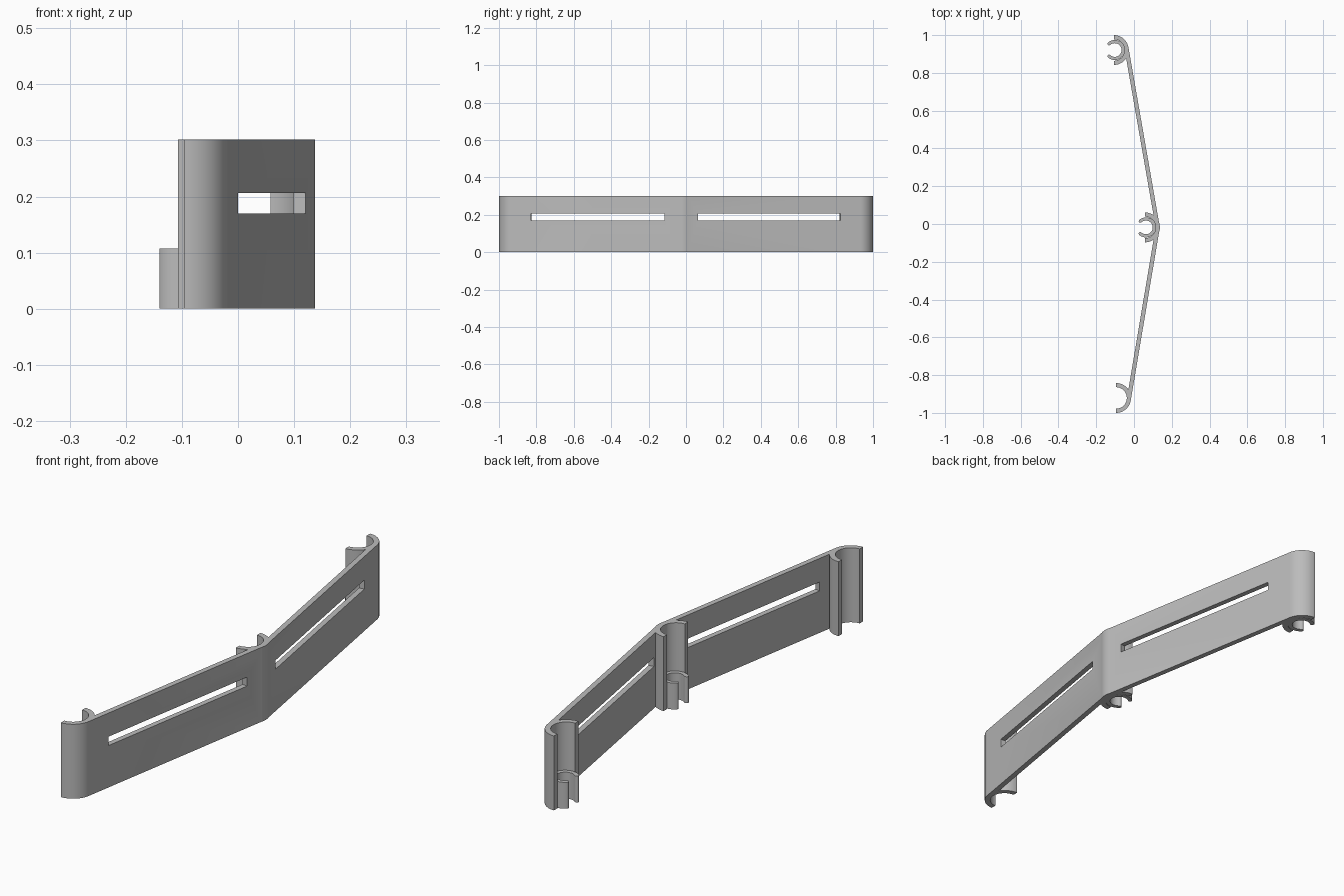
import bpy, bmesh
from math import atan2, acos, cos, sin, pi, radians
from mathutils import Vector

if "Cube" in bpy.data.objects:
    bpy.data.objects.remove(bpy.data.objects["Cube"], do_unlink=True)

HEIGHT, CLIP_HEIGHT = 0.302, 0.107
R_OUT, R_IN = 0.079, 0.057
APEX = Vector((0.137, -0.018))
BACK = Vector((-0.107, 0.921))
FRONT = Vector((-0.095, -0.921))
MIDDLE = Vector((APEX.x - R_OUT, APEX.y))

grey = bpy.data.materials.new("plain grey")
grey.use_nodes = True
colour = (0.5, 0.5, 0.5, 1)
grey.diffuse_color = colour
grey.node_tree.nodes["Principled BSDF"].inputs["Base Color"].default_value = colour


def prism(name, outline, z0, z1):
    """Extrude a closed outline upward."""
    bm = bmesh.new()
    face = bm.faces.new([bm.verts.new((p[0], p[1], z0)) for p in outline])
    up = bmesh.ops.extrude_face_region(bm, geom=[face])["geom"]
    bmesh.ops.translate(bm, vec=(0, 0, z1 - z0),
                        verts=[v for v in up if isinstance(v, bmesh.types.BMVert)])
    bmesh.ops.recalc_face_normals(bm, faces=bm.faces)
    mesh = bpy.data.meshes.new(name)
    bm.to_mesh(mesh)
    bm.free()
    mesh.materials.append(grey)
    obj = bpy.data.objects.new(name, mesh)
    bpy.context.collection.objects.link(obj)
    return obj


def arc(centre, radius, start, end, steps):
    return [centre + radius * Vector((cos(a), sin(a)))
            for a in (start + (end - start) * i / steps for i in range(steps + 1))]


def c_outline(centre, r_out, r_in, half, rounded=False):
    """C shape opening toward -x, with square or rounded tips."""
    outline = arc(centre, r_out, -half, half, 48)
    inner = arc(centre, r_in, half, -half, 48)
    if rounded:
        mid, cap = (r_out + r_in) / 2, (r_out - r_in) / 2
        top = centre + mid * Vector((cos(half), sin(half)))
        low = centre + mid * Vector((cos(half), -sin(half)))
        outline += arc(top, cap, half, half + pi, 8)[1:-1] + inner
        outline += arc(low, cap, pi - half, 2 * pi - half, 8)[1:-1]
        return outline
    return outline + inner


def combine(target, tool, operation):
    mod = target.modifiers.new(operation.lower(), "BOOLEAN")
    mod.operation, mod.object, mod.solver = operation, tool, "EXACT"
    bpy.context.view_layer.objects.active = target
    bpy.ops.object.modifier_apply(modifier=mod.name)
    bpy.data.objects.remove(tool, do_unlink=True)


# Bent wall, tangent to the two end holders
def tangent(centre, side):
    d = APEX - centre
    a = atan2(d.y, d.x) + side * acos(R_OUT / d.length)
    return Vector((cos(a), sin(a)))


n_back, n_front = tangent(BACK, 1), tangent(FRONT, -1)
inner_apex = APEX - Vector(((R_OUT - R_IN) / n_back.x, 0))
wall = prism("bracket_wall", [
    BACK + R_OUT * n_back, BACK + R_IN * n_back, inner_apex,
    FRONT + R_IN * n_front, FRONT + R_OUT * n_front, APEX], 0, HEIGHT)

# Long slot through each wing
for normal, y0, y1 in ((n_back, 0.065, 0.825), (n_front, -0.83, -0.115)):
    along = Vector((-normal.y, normal.x))
    a, b = (APEX + along * ((y - APEX.y) / along.y) for y in (y0, y1))
    reach = normal * 0.04
    slot = prism("slot_cutter", [a - reach, b - reach, b + reach, a + reach], 0.17, 0.206)
    slot.hide_render = True
    combine(wall, slot, "DIFFERENCE")

# Tall half-round holders
for centre in (BACK, MIDDLE, FRONT):
    combine(wall, prism("holder", c_outline(centre, R_OUT, R_IN, pi / 2), 0, HEIGHT), "UNION")

parts = [wall]
# Short snap clips inside the back and middle holders
for name, centre in (("back_clip", BACK), ("middle_clip", MIDDLE)):
    shape = c_outline(centre + Vector((0.005, 0)), 0.053, 0.036, radians(132), True)
    parts.append(prism(name, shape, 0, CLIP_HEIGHT))

for obj in parts:
    bpy.ops.object.select_all(action="DESELECT")
    obj.select_set(True)
    bpy.context.view_layer.objects.active = obj
    bpy.ops.object.shade_smooth_by_angle(angle=radians(30))
